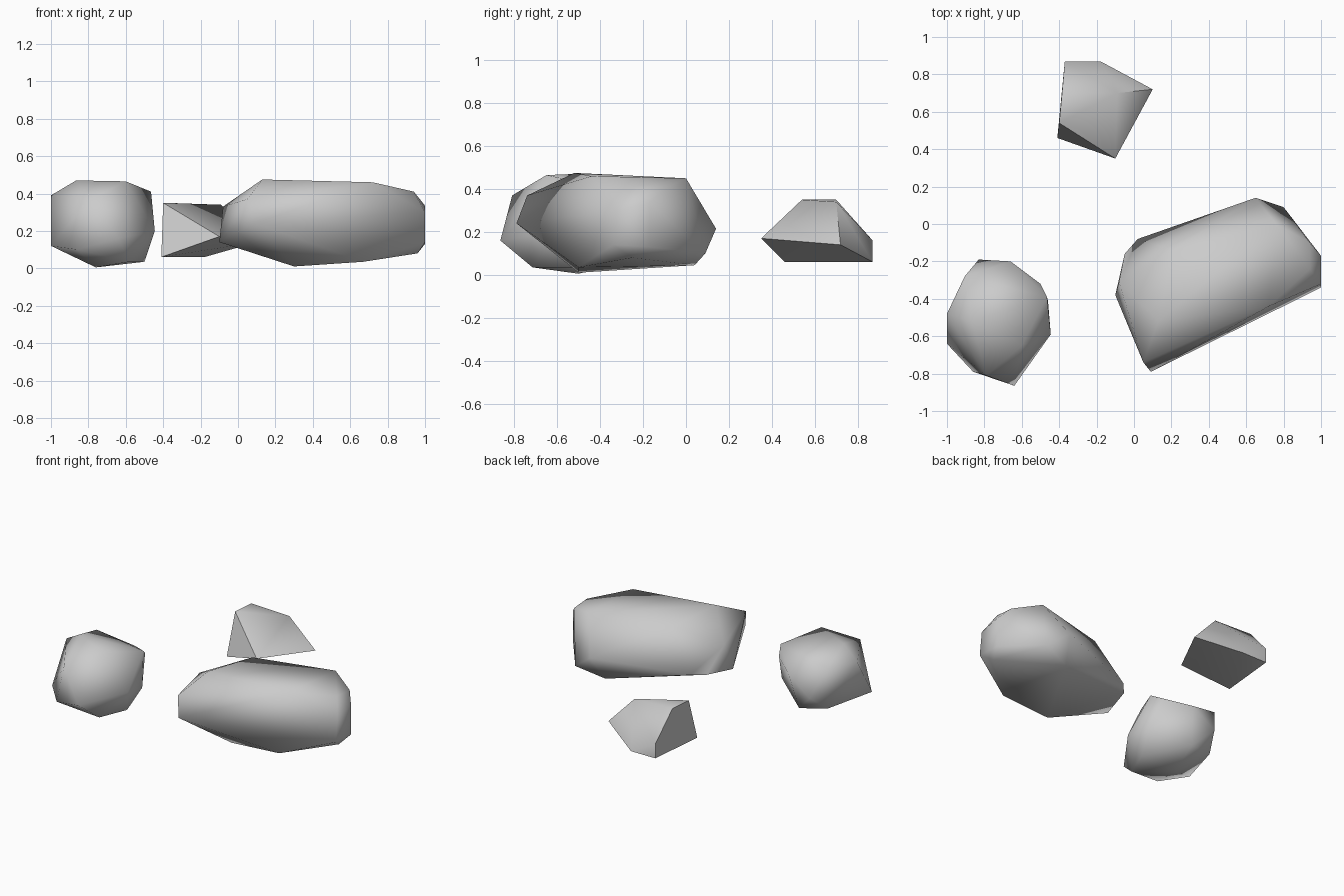
import bpy, bmesh, math

if "Cube" in bpy.data.objects:
    bpy.data.objects.remove(bpy.data.objects["Cube"])

# Single stone colour
stone = bpy.data.materials.new("stone_grey")
stone.use_nodes = True
GREY = (0.6, 0.6, 0.6, 1)
stone.diffuse_color = GREY
bsdf = next(n for n in stone.node_tree.nodes if n.type == 'BSDF_PRINCIPLED')
bsdf.inputs["Base Color"].default_value = GREY
bsdf.inputs["Roughness"].default_value = 0.9


def rock(name, corners):
    """Chiselled boulder: convex hull around its corners, softly shaded."""
    bm = bmesh.new()
    for c in corners:
        bm.verts.new(c)
    hull = bmesh.ops.convex_hull(bm, input=bm.verts)
    loose = {g for g in hull["geom_interior"] + hull["geom_unused"]
             if isinstance(g, bmesh.types.BMVert)}
    bmesh.ops.delete(bm, geom=list(loose), context='VERTS')
    bmesh.ops.recalc_face_normals(bm, faces=bm.faces)
    mesh = bpy.data.meshes.new(name)
    bm.to_mesh(mesh)
    bm.free()
    mesh.materials.append(stone)
    obj = bpy.data.objects.new(name, mesh)
    bpy.context.collection.objects.link(obj)
    bpy.ops.object.select_all(action='DESELECT')
    obj.select_set(True)
    bpy.context.view_layer.objects.active = obj
    bpy.ops.object.shade_smooth_by_angle(angle=math.radians(60))
    return obj


# Long boulder: crown, flanks, then underside
rock("long_boulder", [
    (.13, -.52, .475), (.21, -.14, .45), (.76, 0, .45), (.72, -.44, .46),
    (.94, -.1, .4), (.94, -.24, .41), (1, -.17, .335), (1, -.32, .3),
    (.05, -.74, .37), (-.08, -.31, .33), (.09, -.79, .24),
    (.65, .14, .215), (.02, -.08, .18), (-.05, -.16, .17), (-.1, -.38, .14),
    (1, -.17, .13), (1, -.34, .14), (.8, .09, .1),
    (.96, -.25, .08), (.6, .04, .045), (.67, -.5, .035), (.3, -.5, .01),
])

# Round boulder: crown, flanks, then underside
rock("round_boulder", [
    (-.865, -.52, .47), (-.6, -.65, .465), (-.465, -.39, .41),
    (-.905, -.28, .4), (-1, -.48, .39), (-.79, -.81, .37),
    (-.5, -.32, .36), (-.66, -.2, .32), (-.445, -.59, .2),
    (-.83, -.19, .2), (-.64, -.865, .16), (-.46, -.41, .16),
    (-1, -.64, .12), (-.89, -.31, .1), (-.86, -.79, .1),
    (-.7, -.26, .07), (-.5, -.52, .035), (-.58, -.715, .035),
    (-.76, -.5, .005),
])

# Small wedge-shaped stone: flat top, pointed sides, flat base
rock("small_stone", [
    (-.4, .54, .35), (-.385, .7, .35), (-.09, .7, .34),
    (-.1, .35, .17), (.1, .72, .14), (-.37, .87, .16),
    (-.18, .87, .06), (-.37, .87, .06), (-.41, .46, .06),
])
